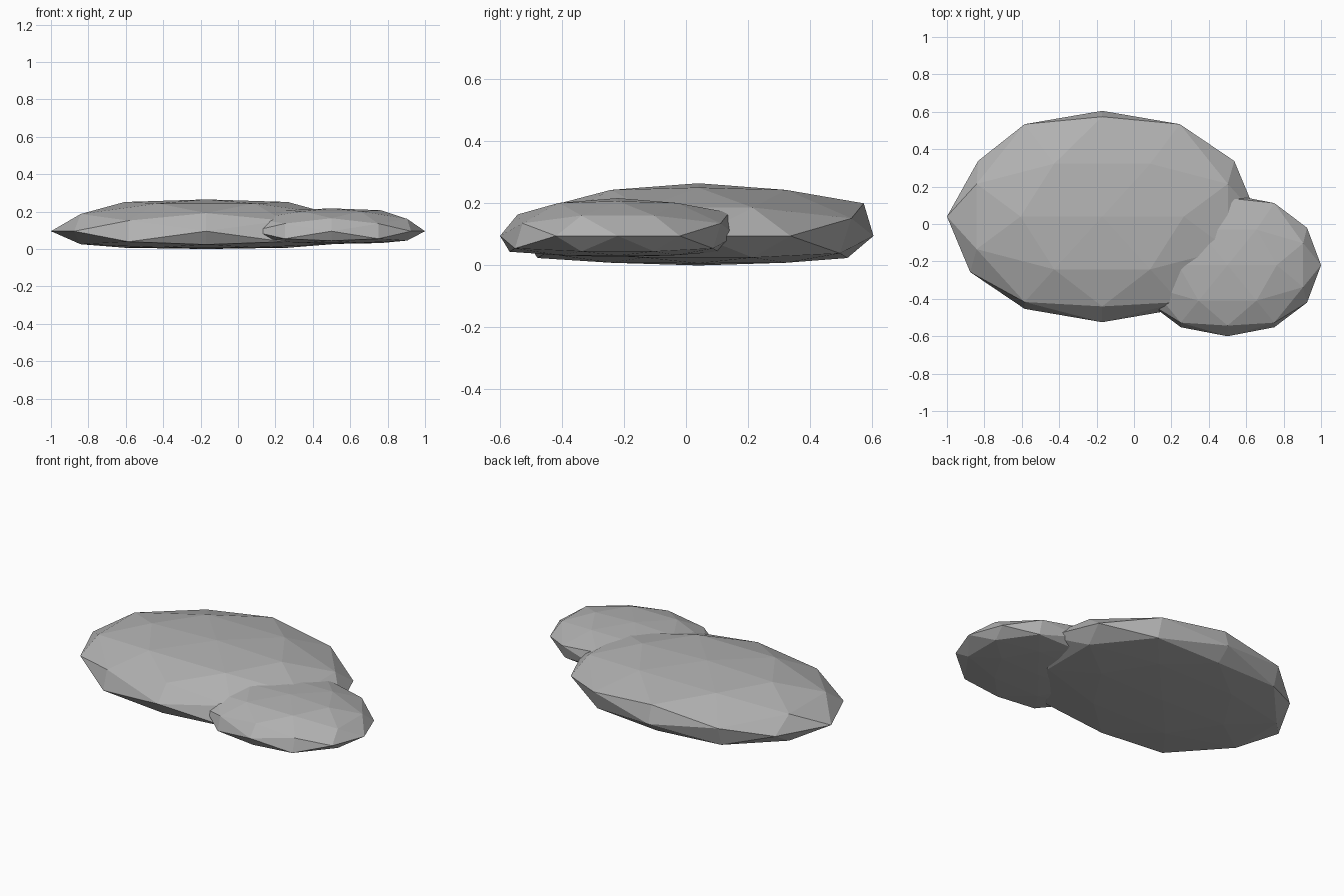
import bpy
import bmesh
from mathutils import Vector

if "Cube" in bpy.data.objects:
    bpy.data.objects.remove(bpy.data.objects["Cube"])

stone = bpy.data.materials.new("stone grey")
stone.diffuse_color = (0.45, 0.45, 0.45, 1)
stone.use_nodes = True
stone.node_tree.nodes["Principled BSDF"].inputs["Base Color"].default_value = stone.diffuse_color


def sphere_points():
    """42 directions of a once-divided icosahedron with its axes on x, y, z."""
    pts = set()
    for a, b, c in ((1, 0, 0), (0.8507, 0.5257, 0), (0.809, 0.309, 0.5)):
        for sx in (1, -1):
            for sy in (1, -1):
                for sz in (1, -1):
                    x, y, z = a * sx, b * sy, c * sz
                    for p in ((x, y, z), (z, x, y), (y, z, x)):
                        pts.add(tuple(v + 0.0 for v in p))
    return sorted(pts)


def weather(p):
    """Uneven worn shape: bulging back rim, flat full underside."""
    x, y, z = p
    if 0.8 < y < 0.99 and z > 0.2:
        y *= 1.11 if z > 0.51 else 1.08
    if -0.99 < y < -0.8 and z < -0.2:
        y *= 1.08
    if x < -0.84 and y > 0.5:
        x *= 0.94
    if z > 0:
        z = min(1, z * 1.08)
        if y > 0.9:
            z *= 1.09
    elif z < 0:
        z = -0.56 * abs(z) ** 0.45
    return Vector((x, y, z))


def flat_rock(name, centre, radii, depth=1.0):
    bm = bmesh.new()
    for p in sphere_points():
        bm.verts.new(p)
    bmesh.ops.convex_hull(bm, input=bm.verts[:])
    bmesh.ops.recalc_face_normals(bm, faces=bm.faces[:])
    for v in bm.verts:
        q = weather(v.co)
        v.co = [c + r * k for c, r, k in zip(centre, radii, q)]
    mesh = bpy.data.meshes.new(name)
    bm.to_mesh(mesh)
    bm.free()
    mesh.materials.append(stone)
    obj = bpy.data.objects.new(name, mesh)
    bpy.context.collection.objects.link(obj)
    return obj


# Large slab at the back left, smaller slab overlapping at the front right
flat_rock("large_flat_rock", (-0.17, 0.04, 0.095), (0.83, 0.565, 0.17))
flat_rock("small_flat_rock", (0.50, -0.22, 0.095), (0.50, 0.38, 0.122))
